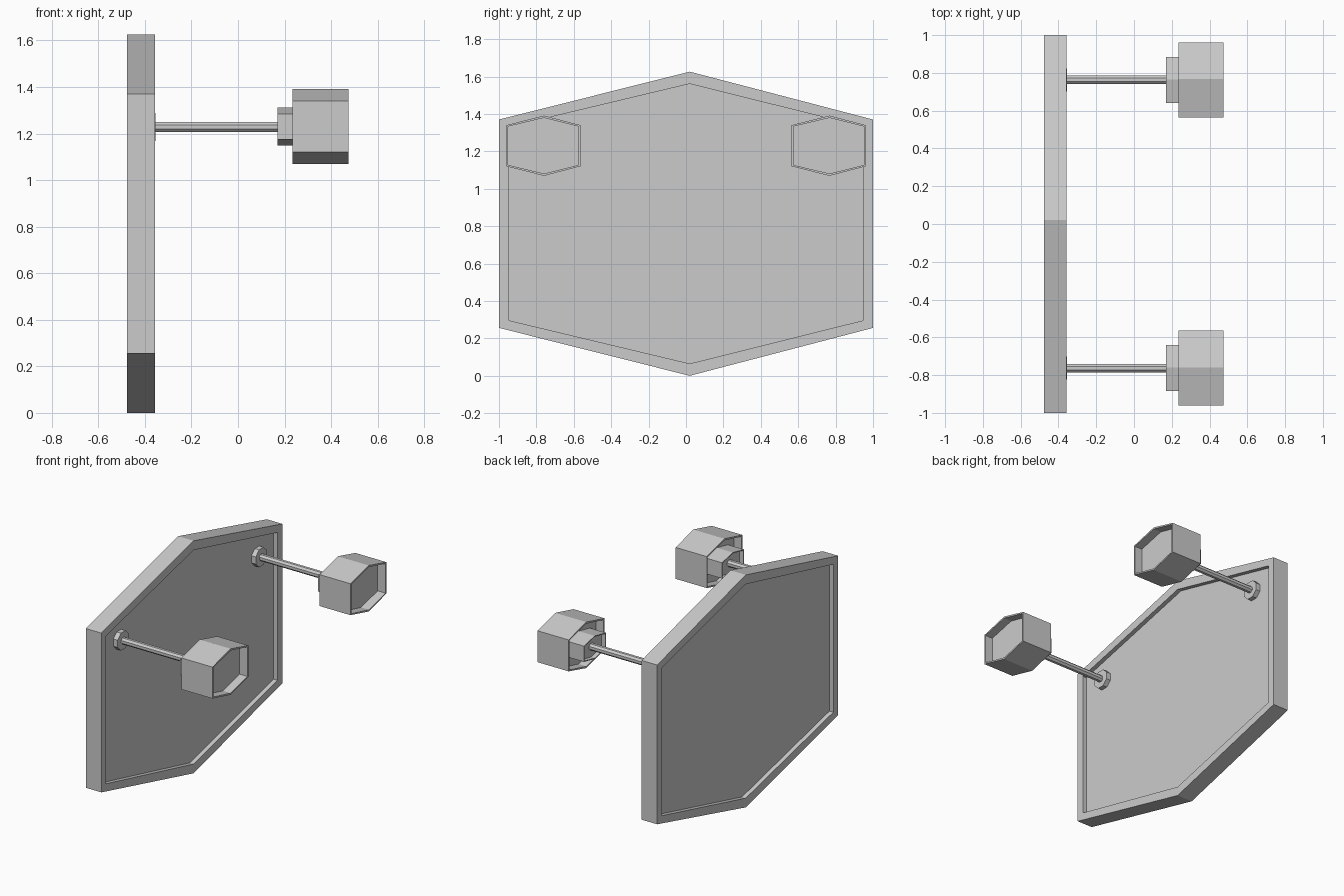
import bpy, bmesh, math
from mathutils import Matrix

if "Cube" in bpy.data.objects:
    bpy.data.objects.remove(bpy.data.objects["Cube"])


def hexagon(x, y, z, half_w, half_h, shoulder, skew):
    """Six-point outline in the YZ plane with a peak at top and bottom."""
    return [(x, y + skew, z + half_h), (x, y - half_w, z + shoulder),
            (x, y - half_w, z - shoulder), (x, y + skew, z - half_h),
            (x, y + half_w, z - shoulder), (x, y + half_w, z + shoulder)]


def recessed_hex(name, x0, x1, depth, y, z, outer, inner, skew):
    """Hexagonal slab with a rim and a recessed face on both sides."""
    bm = bmesh.new()
    steps = [(x0 + depth, inner), (x0, inner), (x0, outer),
             (x1, outer), (x1, inner), (x1 - depth, inner)]
    loops = [[bm.verts.new(p) for p in hexagon(x, y, z, *size, skew)]
             for x, size in steps]
    for a, b in zip(loops, loops[1:]):
        for i in range(6):
            j = (i + 1) % 6
            bm.faces.new((a[i], a[j], b[j], b[i]))
    bm.faces.new(loops[0])
    bm.faces.new(loops[-1])
    finish(name, bm)


def rod(name, x0, x1, y, z, radius, sides=8):
    """Low-poly cylinder along X."""
    bm = bmesh.new()
    m = (Matrix.Translation(((x0 + x1) / 2, y, z))
         @ Matrix.Rotation(math.pi / 2, 4, 'Y')
         @ Matrix.Rotation(math.pi / sides, 4, 'Z'))
    bmesh.ops.create_cone(bm, cap_ends=True, segments=sides, radius1=radius,
                          radius2=radius, depth=x1 - x0, matrix=m)
    finish(name, bm)


def finish(name, bm):
    bmesh.ops.recalc_face_normals(bm, faces=bm.faces)
    mesh = bpy.data.meshes.new(name)
    bm.to_mesh(mesh)
    bm.free()
    bpy.context.collection.objects.link(bpy.data.objects.new(name, mesh))


# Large panel with rim
recessed_hex("main_panel", -0.477, -0.357, 0.03, 0, 0.813,
             (1.0, 0.813, 0.557), (0.947, 0.748, 0.517), 0.02)

# Two arms, each with a wall flange, rod, socket and end block
for side, y in (("left", -0.763), ("right", 0.763)):
    rod(side + "_flange", -0.387, -0.354, y, 1.228, 0.066)
    rod(side + "_arm", -0.387, 0.24, y, 1.228, 0.024)
    recessed_hex(side + "_socket", 0.17, 0.295, 0.03, y, 1.23,
                 (0.122, 0.081, 0.055), (0.115, 0.075, 0.051), 0.002)
    recessed_hex(side + "_end_block", 0.235, 0.475, 0.06, y, 1.23,
                 (0.198, 0.161, 0.11), (0.188, 0.149, 0.103), 0.004)
